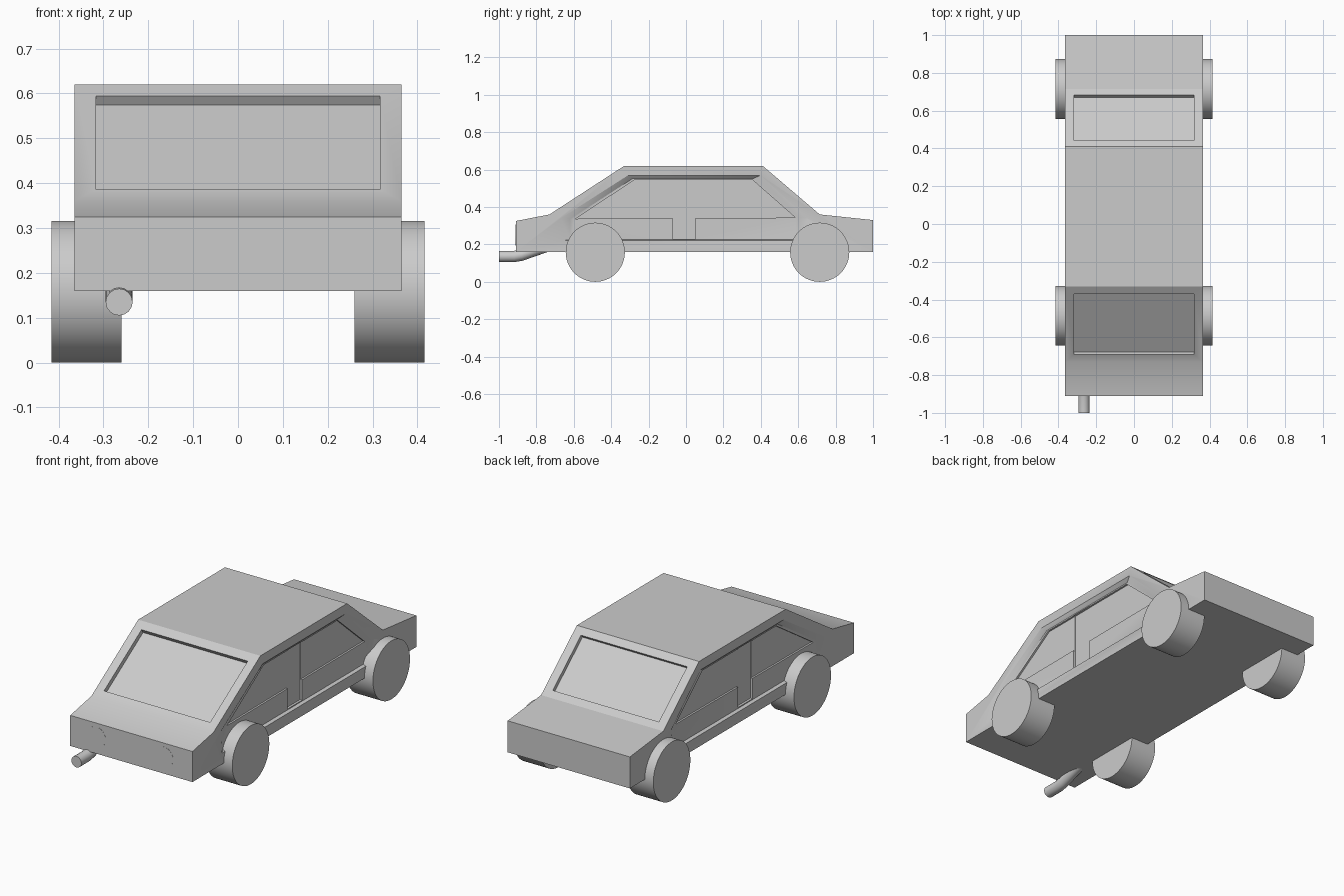
import bpy, bmesh
from math import radians, atan2, hypot, pi
from mathutils import Vector

if "Cube" in bpy.data.objects:
    bpy.data.objects.remove(bpy.data.objects["Cube"])


def prism(name, outer, x0, x1, inner=None):
    """Loft a (y, z) profile at x0 to another (or the same) profile at x1."""
    bm = bmesh.new()
    a = [bm.verts.new((x0, y, z)) for y, z in outer]
    b = [bm.verts.new((x1, y, z)) for y, z in (inner or outer)]
    bm.faces.new(a)
    bm.faces.new(b)
    n = len(a)
    for i in range(n):
        bm.faces.new((a[i], a[(i + 1) % n], b[(i + 1) % n], b[i]))
    bmesh.ops.recalc_face_normals(bm, faces=bm.faces)
    me = bpy.data.meshes.new(name)
    bm.to_mesh(me)
    bm.free()
    ob = bpy.data.objects.new(name, me)
    bpy.context.collection.objects.link(ob)
    return ob


def cut(target, cutter):
    cutter.hide_render = True
    mod = target.modifiers.new("cut", 'BOOLEAN')
    mod.operation = 'DIFFERENCE'
    mod.solver = 'EXACT'
    mod.object = cutter
    bpy.context.view_layer.objects.active = target
    bpy.ops.object.modifier_apply(modifier=mod.name)
    bpy.data.objects.remove(cutter)


def smooth(ob, angle=30):
    bpy.ops.object.select_all(action='DESELECT')
    ob.select_set(True)
    bpy.context.view_layer.objects.active = ob
    bpy.ops.object.shade_smooth_by_angle(angle=radians(angle))


def cylinder(name, r, depth, loc, rot, sides=48):
    bpy.ops.mesh.primitive_cylinder_add(vertices=sides, radius=r, depth=depth,
                                        location=loc, rotation=rot)
    ob = bpy.context.object
    ob.name = name
    smooth(ob)
    return ob


# Car body: side profile extruded across the width
W = 0.365
body = prism("car_body", [(-0.91, 0.16), (-0.91, 0.325), (-0.73, 0.36), (-0.33, 0.62),
                          (0.41, 0.62), (0.715, 0.36), (1.0, 0.33), (1.0, 0.16)], -W, W)


# Sunken windscreens at both ends
def screen_cutter(low, high, depth):
    lo, hi = Vector(low), Vector(high)
    d = (hi - lo).normalized()
    n = Vector((-d.y, d.x))
    if n.y < 0:
        n = -n
    pts = [lo - n * depth, hi - n * depth, hi + n * 0.05, lo + n * 0.05]
    return prism("screen_cutter", [tuple(p) for p in pts], -0.317, 0.317)


cut(body, screen_cutter((-0.69, 0.386), (-0.37, 0.594), 0.024))
cut(body, screen_cutter((0.684, 0.386), (0.443, 0.592), 0.02))

# Sunken door area with sloping rim, deeper windows and door pillar slot
rim = [(-0.66, 0.22), (-0.67, 0.34), (-0.31, 0.57), (0.40, 0.57), (0.65, 0.34), (0.62, 0.22)]
panel = [(-0.62, 0.225), (-0.62, 0.335), (-0.285, 0.552), (0.36, 0.552), (0.60, 0.34), (0.59, 0.225)]
front_window = [(-0.59, 0.337), (-0.275, 0.545), (-0.07, 0.545), (-0.07, 0.34)]
rear_window = [(0.05, 0.34), (0.05, 0.545), (0.355, 0.545), (0.585, 0.343)]
pillar = [(-0.072, 0.23), (-0.072, 0.547), (0.052, 0.547), (0.052, 0.23)]
for s in (1, -1):
    cut(body, prism("rim_cutter", rim, s * (W + 0.0005), s * 0.347, panel))
    cut(body, prism("window_cutter", front_window, s * 0.40, s * 0.337))
    cut(body, prism("window_cutter", rear_window, s * 0.40, s * 0.337))
    cut(body, prism("pillar_cutter", pillar, s * 0.40, s * 0.334))
smooth(body)

# Wheels
for s, side in ((1, "right"), (-1, "left")):
    for y, end in ((-0.485, "front"), (0.715, "rear")):
        cylinder(f"{end}_{side}_wheel", 0.158, 0.156, (s * 0.338, y, 0.158), (0, pi / 2, 0), 64)

# Flush round lamps
for s, x in (("right", 0.195), ("left", -0.208)):
    cylinder(f"{s}_lamp", 0.055, 0.03, (x, -0.896, 0.25), (pi / 2, 0, 0))

# Exhaust pipe
cu = bpy.data.curves.new("exhaust_pipe", 'CURVE')
cu.dimensions = '3D'
cu.bevel_depth = 0.03
cu.bevel_resolution = 6
cu.use_fill_caps = True
sp = cu.splines.new('POLY')
path = [(-1.0, 0.135), (-0.92, 0.135), (-0.88, 0.142), (-0.70, 0.205)]
sp.points.add(len(path) - 1)
for p, (y, z) in zip(sp.points, path):
    p.co = (-0.265, y, z, 1)
pipe = bpy.data.objects.new("exhaust_pipe", cu)
bpy.context.collection.objects.link(pipe)
bpy.ops.object.select_all(action='DESELECT')
pipe.select_set(True)
bpy.context.view_layer.objects.active = pipe
bpy.ops.object.convert(target='MESH')
smooth(bpy.context.object)
